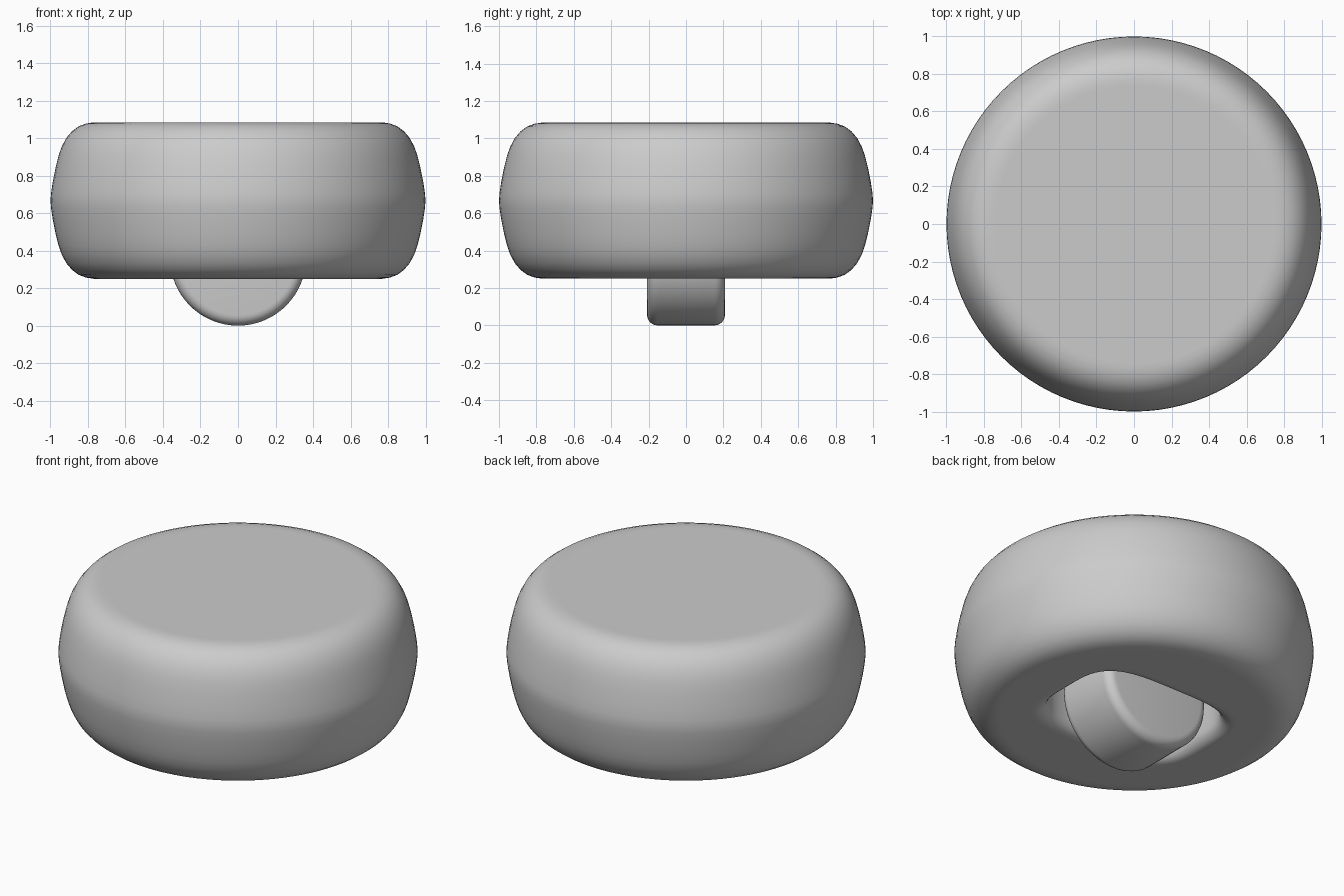
import bpy, bmesh, math

cube = bpy.data.objects.get("Cube")
if cube:
    bpy.data.objects.remove(cube, do_unlink=True)

grey = bpy.data.materials.new("light_grey")
grey.use_nodes = True
colour = (0.6, 0.6, 0.6, 1)
grey.diffuse_color = colour
grey.node_tree.nodes["Principled BSDF"].inputs["Base Color"].default_value = colour


def oval(rx, ry, z, power, sides):
    """Ring of points: power 2 is an ellipse, higher is a rounded rectangle."""
    pts = []
    for i in range(sides):
        a = 2 * math.pi * i / sides
        c, s = math.cos(a), math.sin(a)
        r = (abs(c / rx) ** power + abs(s / ry) ** power) ** (-1 / power)
        pts.append((r * c, r * s, z))
    return pts


def loft(name, rings):
    """Skin a stack of rings and cap both ends."""
    bm = bmesh.new()
    loops = [[bm.verts.new(p) for p in ring] for ring in rings]
    n = len(loops[0])
    for a, b in zip(loops, loops[1:]):
        for i in range(n):
            j = (i + 1) % n
            bm.faces.new((a[i], a[j], b[j], b[i]))
    bm.faces.new(loops[0])
    bm.faces.new(loops[-1])
    bmesh.ops.recalc_face_normals(bm, faces=bm.faces[:])
    mesh = bpy.data.meshes.new(name)
    bm.to_mesh(mesh)
    bm.free()
    mesh.materials.append(grey)
    obj = bpy.data.objects.new(name, mesh)
    bpy.context.collection.objects.link(obj)
    bpy.ops.object.select_all(action='DESELECT')
    obj.select_set(True)
    bpy.context.view_layer.objects.active = obj
    bpy.ops.object.shade_smooth_by_angle(angle=math.radians(35))
    return obj


# Rounded drum body: half profile (radius, height above the middle), mirrored
MID, SIDES = 0.667, 96
upper = [(0.74, 0.417), (0.77, 0.417), (0.81, 0.411), (0.85, 0.396),
         (0.885, 0.37), (0.915, 0.335), (0.94, 0.288), (0.957, 0.24),
         (0.972, 0.18), (0.988, 0.1), (0.997, 0.04)]
profile = upper + [(1.0, 0)] + [(r, -h) for r, h in reversed(upper)]
rings = [oval(r, r, MID + h, 2, SIDES) for r, h in profile]

# Wheel well under the body: filleted rim, straight wall, flat ceiling
FLOOR, FILLET = MID - 0.417, 0.07
rings.append(oval(0.55, 0.42, FLOOR, 3.7, SIDES))
for k in range(7):
    t = math.radians(15 * k)
    inset = FILLET * math.sin(t)
    rings.append(oval(0.535 - inset, 0.405 - inset,
                      FLOOR + FILLET * (1 - math.cos(t)), 3.7, SIDES))
for z in (0.36, 0.8):
    rings.append(oval(0.465, 0.335, z, 3.7, SIDES))
loft("body", rings)

# Wheel with rounded shoulders, axle along y
RADIUS, HALF, ROUND = 0.363, 0.208, 0.055
shoulder = [(RADIUS - ROUND * (1 - math.sin(t)), HALF - ROUND * (1 - math.cos(t)))
            for t in (math.radians(15 * k) for k in range(7))]
wheel_profile = shoulder + [(r, -h) for r, h in reversed(shoulder)]
wheel = loft("wheel", [oval(r, r, h, 2, 64) for r, h in wheel_profile])
wheel.rotation_euler.x = math.pi / 2
wheel.location.z = RADIUS
